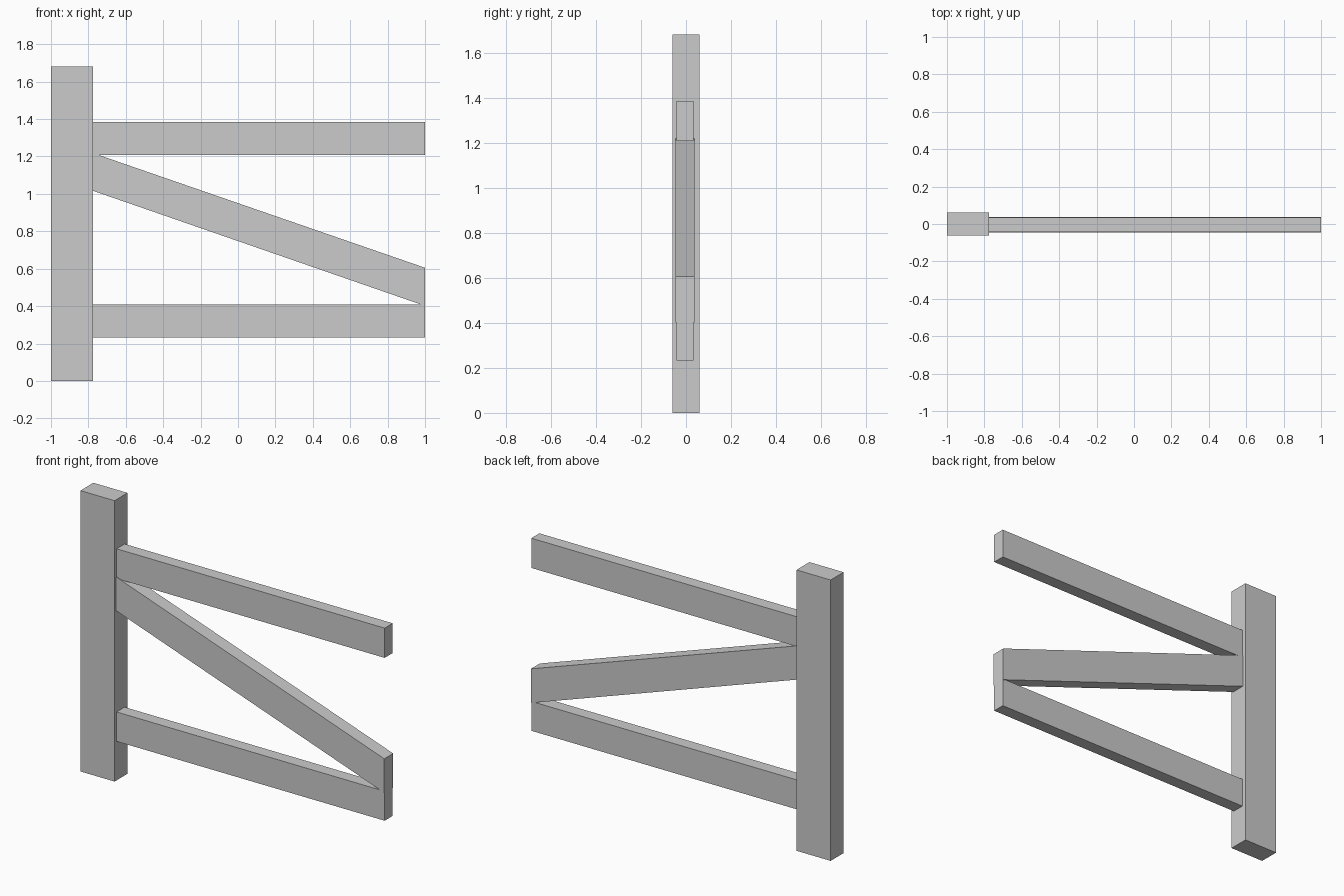
import bpy, bmesh

if "Cube" in bpy.data.objects:
    bpy.data.objects.remove(bpy.data.objects["Cube"])


def board(name, profile, y0, y1):
    """Extrude an x/z outline from y0 to y1."""
    bm = bmesh.new()
    face = bm.faces.new([bm.verts.new((x, y0, z)) for x, z in profile])
    ext = bmesh.ops.extrude_face_region(bm, geom=[face])
    verts = [g for g in ext["geom"] if isinstance(g, bmesh.types.BMVert)]
    bmesh.ops.translate(bm, verts=verts, vec=(0, y1 - y0, 0))
    bmesh.ops.recalc_face_normals(bm, faces=bm.faces)
    mesh = bpy.data.meshes.new(name)
    bm.to_mesh(mesh)
    bm.free()
    obj = bpy.data.objects.new(name, mesh)
    bpy.context.collection.objects.link(obj)
    return obj


def rect(x0, x1, z0, z1):
    return [(x0, z0), (x1, z0), (x1, z1), (x0, z1)]


POST_X, END_X = -0.774, 1.0

# Upright post
board("post", rect(-1.0, POST_X, 0.0, 1.68), -0.061, 0.061)

# Horizontal rails
for name, z0, z1 in (("lower_rail", 0.233, 0.409), ("upper_rail", 1.207, 1.385)):
    board(name, rect(POST_X, END_X, z0, z1), -0.042, 0.034)

# Slightly thicker diagonal brace with vertical end cuts
board("diagonal_brace",
      [(POST_X, 1.016), (END_X, 0.401), (END_X, 0.605), (POST_X, 1.218)],
      -0.046, 0.038)
